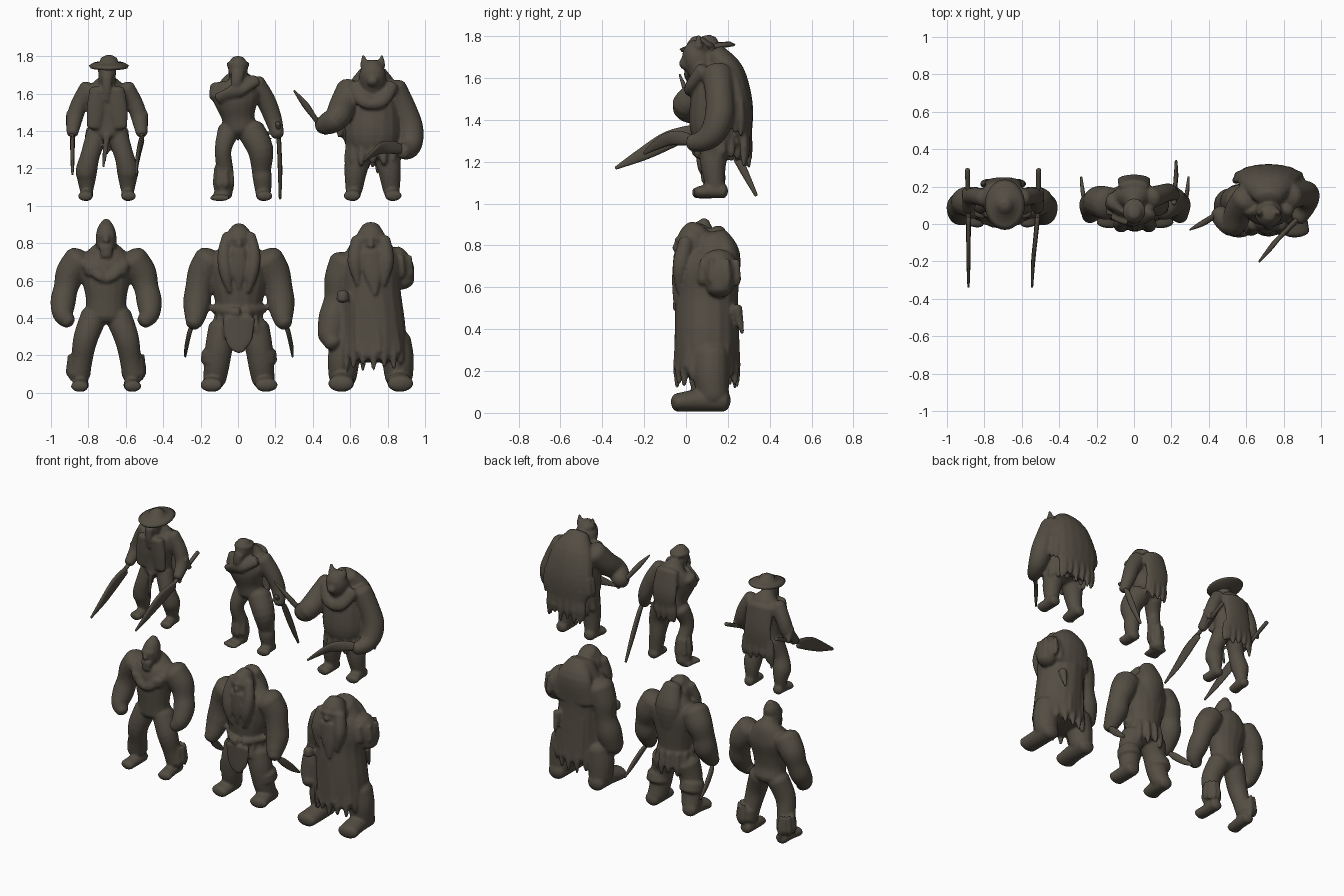
import bpy, bmesh, math, random
from mathutils import Vector

random.seed(4)
clay = bpy.data.materials.new("dark clay brown")
clay.diffuse_color = (0.088, 0.075, 0.056, 1)
bm, CX, Z0 = None, 0, 0


def begin(cx, z0):
    global bm, CX, Z0
    bm, CX, Z0 = bmesh.new(), cx, z0


def finish(name, fuse=True):
    """Turn the collected tubes into one object, fused like sculpted clay."""
    global bm
    bmesh.ops.recalc_face_normals(bm, faces=bm.faces)
    me = bpy.data.meshes.new(name)
    bm.to_mesh(me)
    bm.free()
    bm = bmesh.new()
    me.materials.append(clay)
    for p in me.polygons:
        p.use_smooth = True
    ob = bpy.data.objects.new(name, me)
    bpy.context.collection.objects.link(ob)
    if fuse:
        r = ob.modifiers.new("fuse", 'REMESH')
        r.mode, r.voxel_size, r.use_smooth_shade = 'VOXEL', 0.0085, True
        s = ob.modifiers.new("soften", 'SMOOTH')
        s.factor, s.iterations = 0.5, 4


def spline(pts, n):
    if n < 2:
        return pts
    out = []
    for i in range(len(pts) - 1):
        p0, p1, p2, p3 = pts[max(i - 1, 0)], pts[i], pts[i + 1], pts[min(i + 2, len(pts) - 1)]
        for k in range(n):
            t = k / n
            out.append([0.5 * (2 * b + (c - a) * t + (2 * a - 5 * b + 4 * c - d) * t * t
                               + (3 * b - a - 3 * c + d) * t ** 3) for a, b, c, d in zip(p0, p1, p2, p3)])
    return out + [pts[-1]]


def tube(*pts, mirror=False, cap=0.6, n=4, seg=16):
    """Loft ellipses along points (x, y, z, radius_x[, radius_y])."""
    pts = spline([list(p) if len(p) == 5 else list(p) + [p[3]] for p in pts], n)
    P = [Vector(p[:3]) for p in pts]
    rings, dome = [], ((.5, .87), (.87, .5), (1, .15))
    for i, p in enumerate(pts):
        t = (P[min(i + 1, len(P) - 1)] - P[max(i - 1, 0)]).normalized()
        ref = Vector((0, 1, 0)) if abs(t.x) > 0.9 else Vector((1, 0, 0))
        u = (ref - t * ref.dot(t)).normalized()
        a, b = max(p[3], 0.002), max(p[4], 0.002)
        h, base = cap * min(a, b), (u, t.cross(u), a, b)
        row = [(P[i], 1, *base)]
        if i == 0:
            row = [(P[i] - t * h * o, k, *base) for o, k in reversed(dome)] + row
        if i == len(P) - 1:
            row += [(P[i] + t * h * o, k, *base) for o, k in dome]
        rings += row
    for s in ((1, -1) if mirror else (1,)):
        vr = []
        for c, k, u, v, a, b in rings:
            vr.append([])
            for j in range(seg):
                w = 2 * math.pi * j / seg
                q = c + u * (a * k * math.cos(w)) + v * (b * k * math.sin(w))
                vr[-1].append(bm.verts.new((CX + s * q.x, q.y, Z0 + q.z)))
        for r0, r1 in zip(vr, vr[1:]):
            for j in range(seg):
                bm.faces.new((r0[j], r0[(j + 1) % seg], r1[(j + 1) % seg], r1[j]))
        bm.faces.new(vr[0])
        bm.faces.new(vr[-1])


def foot(x, heel, toe, w, h, mirror=True):
    tube((x, heel, h + .005, w * .85, h), (x, (heel + toe) / 2, h + .005, w * .9, h),
         (x * 1.06, toe, h * .8 + .005, w, h * .8), mirror=mirror)


def hem(y, z, rx, ry, length, count, a0=0, a1=360, x=0):
    """Ragged cloth strips hanging round an ellipse."""
    for i in range(count):
        a = math.radians(a0 + (a1 - a0) * (i + .5) / count)
        c, s, l = math.cos(a), math.sin(a), length * random.uniform(.3, 1)
        tube((x + rx * c, y + ry * s, z + .09, .012), (x + rx * c, y + ry * s, z, .022),
             (x + rx * c * 1.02, y + ry * s * 1.02, z - l, .009), seg=8, n=2)


def face(y, z, s):
    tube((-s, y + .02, z, .016), (0, y, z + .005, .016), (s, y + .02, z, .016), seg=8)
    tube((0, y, z, .012), (0, y - .012, z - s * .8, .018), seg=8)


# ---- upper row, left: wanderer with wide hat and two blades
begin(-.70, 1.02)
tube((.055, .12, .36, .058), (.09, .10, .25, .052), (.11, .11, .17, .058), (.11, .12, .13, .052),
     (.11, .13, .06, .036), mirror=True)
foot(.11, .16, .045, .04, .032)
tube((0, .12, .37, .10, .075), (0, .12, .44, .1, .075), (0, .12, .55, .115, .085),
     (0, .13, .61, .10, .08), (0, .11, .66, .045))
tube((0, .08, .64, .045), (0, .08, .72, .05))
tube((0, .035, .67, .03, .025), (0, .03, .61, .025, .02), (0, .035, .54, .01))
tube((.05, .05, .6, .045, .03), (.06, .05, .5, .05, .025), (.07, .055, .4, .04, .02), mirror=True)
tube((.10, .14, .61, .048), (.15, .15, .52, .046), (.175, .14, .44, .043), (.185, .08, .37, .032), mirror=True)
tube((.19, .14, .47, .03), (.205, .18, .4, .015), mirror=True)
tube((0, .19, .6, .10, .04), (0, .22, .45, .10, .03), (0, .22, .31, .11, .022))
hem(.21, .3, .105, .02, .1, 7, 0, 180)
tube((0, .05, .36, .02, .012), (-.02, .06, .19, .01, .008))
finish("wanderer_body")
tube((.01, .105, .712, .05), (.01, .104, .718, .1, .125), (.01, .103, .73, .107, .135),
     (.01, .102, .742, .085, .11), (.01, .101, .748, .05, .055), (.01, .1, .77, .043),
     (.01, .098, .782, .02), cap=.1, n=1, seg=32)
finish("wanderer_hat", False)
for s, lean in ((-1, 0), (1, -.03)):
    tube((s * .19, .29, .46, .013), (s * .187, .1, .37, .013), (s * .185, .03, .34, .013), seg=10)
    tube((s * .185, .04, .33, .014, .03), (s * .185 + lean * .4, -.08, .285, .012, .045),
         (s * .185 + lean * .8, -.2, .22, .011, .034), (s * .185 + lean, -.335, .15, .006, .008), seg=10)
finish("wanderer_blades", False)

# ---- upper row, middle: one-armed fighter
begin(0, 1.02)
tube((.07, .13, .38, .075), (.12, .11, .28, .07), (.125, .13, .17, .052), (.13, .13, .13, .052), (.135, .14, .05, .042))
foot(.135, .17, .065, .045, .032, False)
tube((-.05, .13, .38, .06), (-.08, .1, .28, .045), (-.07, .13, .16, .046), (-.08, .14, .04, .05))
foot(-.095, .16, .05, .055, .02, False)
hem(.13, .1, .04, .04, .06, 7, x=-.075)
tube((.01, .13, .40, .09, .075), (0, .12, .46, .09, .075), (-.01, .11, .56, .125, .095),
     (0, .14, .63, .105, .085), (0, .11, .68, .05))
tube((-.10, .12, .6, .055), (-.12, .1, .56, .038))
tube((.09, .14, .63, .058), (.15, .16, .54, .052), (.19, .17, .44, .046), (.212, .15, .36, .035))
tube((0, .09, .65, .045), (0, .06, .71, .052, .06), (0, .07, .75, .045, .052))
tube((0, .07, .725, .06, .066), (0, .07, .745, .062, .068), cap=.1)
tube((0, .015, .69, .035, .025), (-.01, .005, .64, .03, .02), (-.01, .015, .6, .015))
tube((.09, .06, .65, .04, .03), (0, .015, .6, .04, .025), (-.1, .05, .55, .04, .025))
tube((0, .2, .66, .08, .04), (0, .235, .52, .09, .03), (0, .23, .4, .07, .02))
hem(.22, .4, .07, .02, .08, 5, 0, 180)
finish("fighter_body")
tube((.213, .11, .42, .013), (.217, .17, .35, .013), (.22, .2, .3, .012, .022),
     (.225, .26, .17, .012, .022), (.225, .335, .02, .007, .009), seg=10)
finish("fighter_sabre", False)

# ---- upper row, right: horned brute with fur cloak
begin(.72, 1.02)
tube((.07, .14, .28, .075), (.09, .13, .17, .062), (.10, .14, .06, .045), mirror=True)
foot(.105, .18, .055, .046, .035)
tube((0, .15, .28, .13, .105), (0, .14, .36, .15, .125), (0, .15, .5, .145, .125),
     (0, .16, .6, .12, .11), (0, .14, .66, .07))
tube((0, .15, .36, .15, .12), (0, .15, .25, .145, .11), cap=.15)
hem(.15, .23, .135, .105, .05, 14)
tube((0, .09, .60, .07), (0, .05, .68, .073, .07), (0, .06, .725, .055))
tube((0, .02, .67, .04), (0, -.01, .64, .03))
tube((.045, .06, .73, .024), (.05, .06, .785, .008), mirror=True)
tube((.1, .08, .62, .04, .035), (.05, .03, .55, .045, .03), (0, .02, .52, .03), mirror=True)
tube((0, .14, .7, .075, .05), (0, .20, .6, .145, .08), (0, .25, .45, .175, .07),
     (0, .27, .31, .15, .045), (0, .275, .22, .09, .03), cap=.4)
hem(.27, .25, .13, .03, .1, 8, 0, 180)
hem(.24, .38, .175, .06, .1, 8, -20, 200)
tube((-.12, .14, .6, .075), (-.16, .07, .51, .075), (-.19, .0, .45, .068), (-.24, .03, .42, .06), (-.27, .06, .41, .048))
tube((.11, .15, .6, .075), (.165, .16, .5, .068), (.2, .16, .4, .07), (.205, .13, .32, .064),
     (.19, .08, .28, .052), (.16, .03, .27, .042))
finish("brute_body")
tube((.19, .06, .27, .015), (.12, -.01, .29, .014, .034), (.05, -.08, .29, .012, .034),
     (0, -.14, .26, .01, .024), (-.05, -.2, .22, .005, .008), seg=10)
tube((-.25, .07, .37, .014), (-.31, .03, .45, .014, .018), (-.36, 0, .52, .018, .014),
     (-.42, -.03, .595, .005), seg=10)
finish("brute_curved_blades", False)

# ---- lower row, left: muscular bare-chested giant
begin(-.705, 0)
tube((.065, .1, .41, .072), (.11, .08, .29, .066), (.13, .1, .18, .058), (.145, .12, .1, .062), mirror=True)
foot(.135, .16, .0, .047, .037)
tube((.14, .12, .17, .058), (.15, .125, .1, .066), cap=.2, mirror=True)
hem(.13, .11, .045, .05, .06, 5, -60, 120, x=.15)
hem(.13, .11, .045, .05, .06, 5, 60, 240, x=-.15)
tube((0, .1, .42, .115, .085), (0, .09, .49, .108, .08), (0, .09, .58, .125, .09),
     (0, .1, .68, .155, .1), (0, .11, .75, .11, .08), (0, .1, .8, .05))
tube((.065, .03, .67, .06, .04), (.07, .035, .64, .05, .04), mirror=True)
tube((.14, .11, .71, .085), (.19, .12, .64, .08), (.215, .11, .56, .066), (.23, .09, .49, .068),
     (.23, .05, .42, .056), (.2, .03, .38, .04), mirror=True)
tube((0, .09, .76, .05), (0, .06, .82, .057, .063), (0, .08, .88, .046, .055), (0, .09, .915, .025))
face(.005, .84, .035)
tube((0, .015, .78, .04, .03), (0, .01, .73, .03, .02))
tube((.1, .04, .7, .03, .02), (.04, .0, .63, .03, .02), (0, .0, .6, .015), mirror=True)
finish("giant_body")

# ---- lower row, middle: long-haired warrior
begin(.005, 0)
tube((.08, .1, .34, .085), (.105, .09, .25, .075), (.12, .1, .14, .068), (.13, .12, .07, .062), mirror=True)
tube((.125, .1, .22, .075), (.125, .11, .17, .08), mirror=True, cap=.3)
foot(.14, .16, -.0, .06, .045)
tube((0, .1, .36, .12, .1), (0, .1, .45, .12, .1), (0, .1, .58, .15, .115),
     (0, .11, .69, .165, .115), (0, .12, .76, .12, .09), (0, .1, .82, .055))
tube((.15, .11, .71, .09), (.19, .12, .64, .085), (.215, .11, .56, .072), (.225, .1, .48, .074),
     (.235, .06, .4, .055), (.245, .04, .37, .042), mirror=True)
tube((0, .06, .76, .075, .07), (0, .055, .83, .073, .075), (0, .08, .87, .048))
face(-.015, .82, .04)
tube((.06, .03, .84, .03), (.08, -.0, .74, .035), (.07, -.01, .64, .035), (.05, -.01, .54, .01), mirror=True)
tube((0, -.01, .76, .045, .03), (0, -.02, .66, .04, .02), (0, -.01, .56, .012))
tube((0, .14, .86, .06, .05), (0, .19, .74, .09, .05), (0, .19, .6, .06, .03))
tube((0, .1, .43, .125, .105), (0, .1, .33, .13, .11), cap=.15)
tube((0, -.01, .4, .09, .02), (0, -.01, .27, .07, .015), (.01, -.01, .22, .025, .012))
hem(.1, .33, .12, .105, .08, 13)
tube((-.13, .09, .45, .026), (0, -.015, .43, .028), (.13, .09, .45, .026))
finish("warrior_body")
tube((.235, .02, .41, .012), (.25, .06, .36, .012), (.265, .1, .32, .012, .024),
     (.28, .18, .25, .011, .022), (.287, .25, .195, .006, .007), mirror=True, seg=10)
finish("warrior_short_blades", False)

# ---- lower row, right: hulking robed elder
begin(.71, 0)
tube((.13, .12, .28, .085), (.145, .12, .18, .086), (.15, .13, .08, .075), mirror=True)
foot(.15, .18, -.045, .07, .055)
tube((.015, .1, .2, .18, .155), (.015, .1, .36, .17, .155), (0, .1, .55, .16, .15),
     (0, .11, .68, .165, .145), (0, .13, .77, .125, .11), (0, .11, .84, .08), cap=.25)
hem(.1, .2, .165, .14, .08, 18, x=.015)
for a in range(0, 360, 40):
    c, s = math.cos(math.radians(a)), math.sin(math.radians(a))
    tube((.15 * c, .1 + .135 * s, .5, .015), (.015 + .17 * c, .1 + .145 * s, .22, .02), seg=8)
tube((0, .04, .75, .085, .08), (0, .035, .82, .085, .08), (0, .06, .865, .06, .07))
face(-.04, .82, .045)
tube((.07, .0, .82, .035), (.085, -.025, .7, .04), (.07, -.035, .58, .012), mirror=True)
tube((0, -.03, .75, .06, .03), (.01, -.045, .64, .05, .022), (.025, -.05, .53, .012))
tube((0, .15, .83, .08, .06), (0, .2, .75, .13, .06), (0, .21, .6, .14, .04))
tube((-.13, .12, .69, .095), (-.165, .12, .6, .085), (-.18, .12, .5, .07), (-.2, .11, .4, .08), (-.215, .09, .3, .07))
tube((-.215, .08, .3, .06), (-.2, .05, .26, .045))
tube((.11, .15, .71, .09), (.15, .16, .66, .085), (.175, .16, .59, .06))
hem(.16, .64, .065, .085, .08, 7, x=.15)
tube((-.15, -.03, .53, .032), (-.15, -.03, .5, .034))
tube((.1, .24, .5, .03), (.1, .27, .38, .01))
finish("elder_body")
